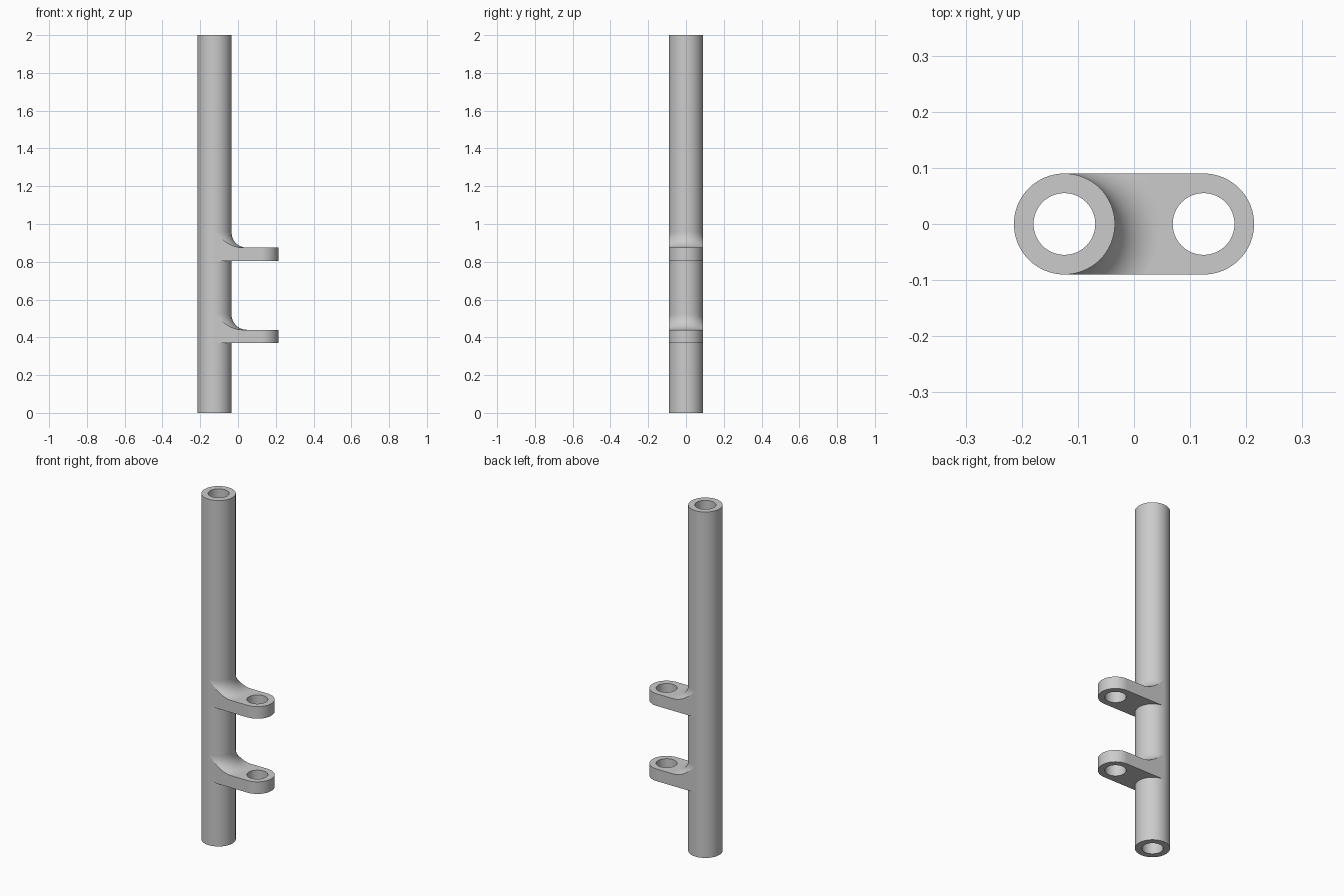
import bpy, bmesh, math

if "Cube" in bpy.data.objects:
    bpy.data.objects.remove(bpy.data.objects["Cube"])

R, H = 0.09, 0.055          # outer and bore radius
TX, EX = -0.124, 0.124      # tube axis and eye axis
FR = 0.08                   # fillet radius
THICK = 0.07                # arm thickness
HALF = 32                   # segments per half circle
FIL = 12                    # fillet segments

grey = bpy.data.materials.new("grey_metal")
grey.diffuse_color = (0.6, 0.6, 0.6, 1)
grey.use_nodes = True
grey.node_tree.nodes["Principled BSDF"].inputs["Base Color"].default_value = grey.diffuse_color


def finish(bm, name):
    bmesh.ops.recalc_face_normals(bm, faces=bm.faces)
    me = bpy.data.meshes.new(name)
    bm.to_mesh(me)
    bm.free()
    me.materials.append(grey)
    ob = bpy.data.objects.new(name, me)
    bpy.context.collection.objects.link(ob)
    bpy.ops.object.select_all(action='DESELECT')
    ob.select_set(True)
    bpy.context.view_layer.objects.active = ob
    bpy.ops.object.shade_smooth_by_angle(angle=math.radians(35))
    wn = ob.modifiers.new("face_normals", 'WEIGHTED_NORMAL')
    wn.keep_sharp = True
    return ob


def strip(bm, a, b):
    for i in range(len(a) - 1):
        bm.faces.new((a[i], a[i + 1], b[i + 1], b[i]))


def make_tube():
    bm = bmesh.new()
    rings = []
    for rad, z in ((R, 0), (R, 2), (H, 2), (H, 0)):
        ring = [bm.verts.new((TX + rad * math.cos(math.pi * i / HALF),
                              rad * math.sin(math.pi * i / HALF), z))
                for i in range(2 * HALF)]
        rings.append(ring + ring[:1])
    for k in range(4):
        strip(bm, rings[k], rings[(k + 1) % 4])
    return finish(bm, "tube")


def make_arm(name, z0):
    bm = bmesh.new()
    z1 = z0 + THICK
    ts = [math.pi * (i / HALF - 0.5) for i in range(HALF + 1)]

    def root(rho, z):       # row of points around the tube, clipped to the arm width
        return [bm.verts.new((TX + math.sqrt(max(rho * rho - (R * math.sin(t)) ** 2, 0)),
                              R * math.sin(t), z)) for t in ts]

    def arc(rad, side, z):  # half circle around the eye
        return [bm.verts.new((EX + side * rad * math.cos(t), rad * math.sin(t), z)) for t in ts]

    # fillet sweeping from the tube wall to the arm top
    rows = []
    for k in range(FIL + 1):
        a = 0.5 * math.pi * k / FIL
        rows.append(root(R + FR * (1 - math.cos(a)), z1 + FR * (1 - math.sin(a))))
    for k in range(FIL):
        strip(bm, rows[k], rows[k + 1])

    # top and bottom plates around the eye
    base = root(R, z0)
    plates = []
    for inner, z in ((base, z0), (rows[-1], z1)):
        outer, near, far = arc(R, 1, z), arc(H, -1, z), arc(H, 1, z)
        for e in (0, -1):   # both half circles share their end points
            bm.verts.remove(far[e])
            far[e] = near[e]
            bm.faces.new((inner[e], outer[e], near[e]))
        strip(bm, inner, near)
        strip(bm, far, outer)
        plates.append((outer, near, far))

    # rounded end and bore of the eye
    for lo, hi in zip(*plates):
        strip(bm, lo, hi)
    # flat sides, following the fillet profile
    for e in (0, -1):
        bm.faces.new([base[e], plates[0][0][e], plates[1][0][e]]
                     + [row[e] for row in reversed(rows)])
    return finish(bm, name)


make_tube()
make_arm("lower_arm", 0.37)
make_arm("upper_arm", 0.805)
